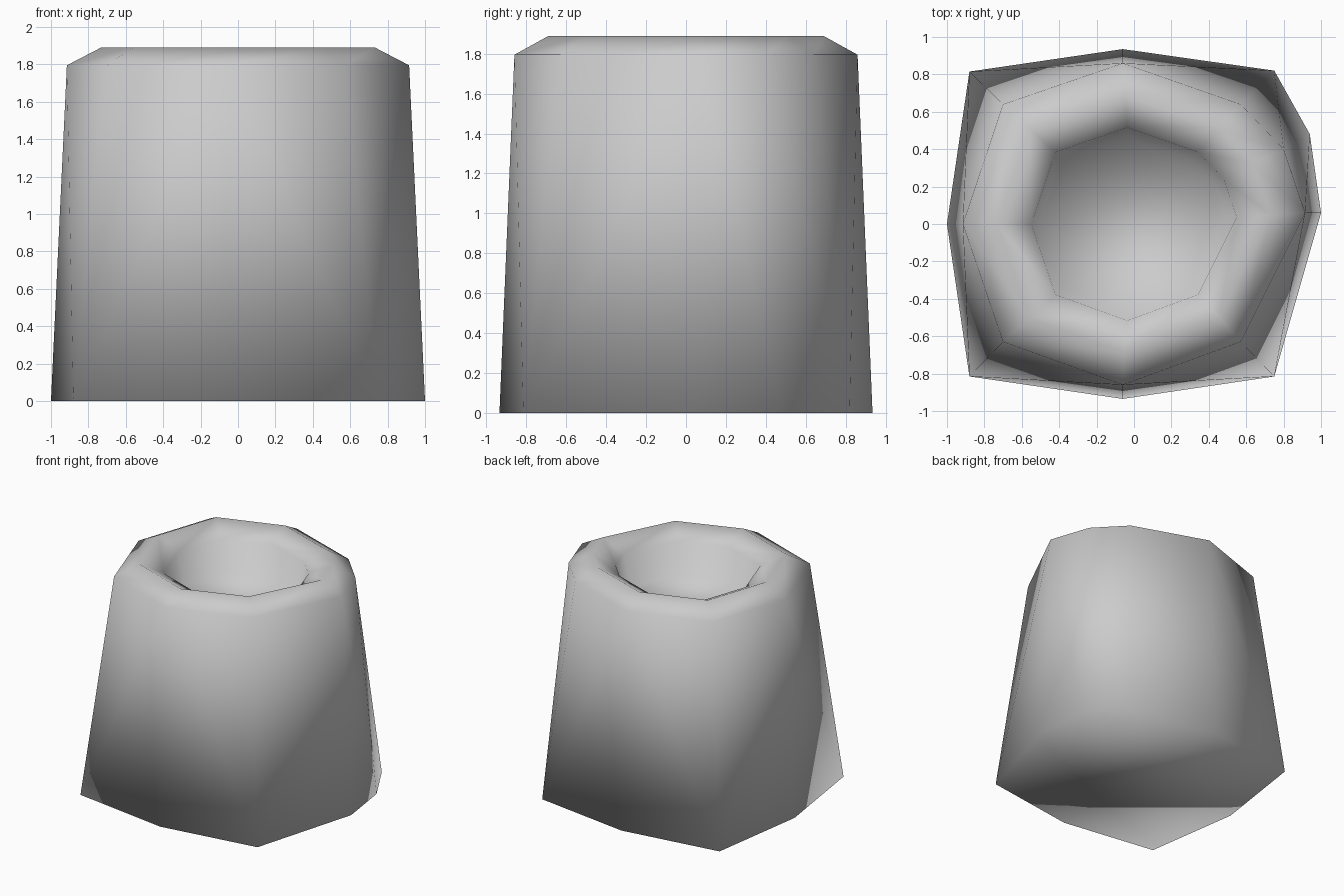
import bpy
import bmesh

cube = bpy.data.objects.get("Cube")
if cube:
    bpy.data.objects.remove(cube, do_unlink=True)

# Plain grey clay
clay = bpy.data.materials.new("clay_grey")
clay.use_nodes = True
GREY = (0.6, 0.6, 0.6, 1.0)
clay.diffuse_color = GREY
clay.node_tree.nodes["Principled BSDF"].inputs["Base Color"].default_value = GREY

# Uneven outlines of the foot and shoulder, counter-clockwise from the left
# Points alternate side / corner, with one extra point on the back left
foot = [(1, .06), (.94, .48), (.75, .82), (-.06, .935), (-.88, .815),
        (-1, 0), (-.88, -.815), (-.06, -.935), (.75, -.815)]
shoulder = [(.915, .06), (.8, .4), (.57, .64), (-.06, .86), (-.7, .64),
            (-.915, 0), (-.7, -.63), (-.06, -.86), (.57, -.63)]
corners = {2, 4, 6, 8}
count = len(foot)

bm = bmesh.new()


def add_ring(outline, z, scale=1.0):
    return [bm.verts.new((x * scale, y * scale, z)) for x, y in outline]


rings = [
    add_ring(foot, 0),
    add_ring(shoulder, 1.795),
    add_ring(shoulder, 1.89, .8),     # rim crest
    add_ring(shoulder, 1.8, .6),      # mouth of the hollow
    add_ring(shoulder, 1.54, .54),    # hollow floor
]

# Skin between rings; outer wall folds run from each foot corner
for level, (low, high) in enumerate(zip(rings, rings[1:])):
    for i in range(count):
        j = (i + 1) % count
        a, b, c, d = low[i], low[j], high[j], high[i]
        if level:
            bm.faces.new((a, b, c, d))
        elif i in corners:
            bm.faces.new((a, b, c))
            bm.faces.new((a, c, d))
        else:
            bm.faces.new((a, b, d))
            bm.faces.new((b, c, d))

# Underside and hollow floor
bm.faces.new(reversed(rings[0]))
bm.faces.new(rings[-1])

for face in bm.faces:
    face.smooth = True
bmesh.ops.recalc_face_normals(bm, faces=bm.faces[:])

mesh = bpy.data.meshes.new("cup_body")
bm.to_mesh(mesh)
bm.free()
mesh.materials.append(clay)
cup = bpy.data.objects.new("cup_body", mesh)
bpy.context.collection.objects.link(cup)
